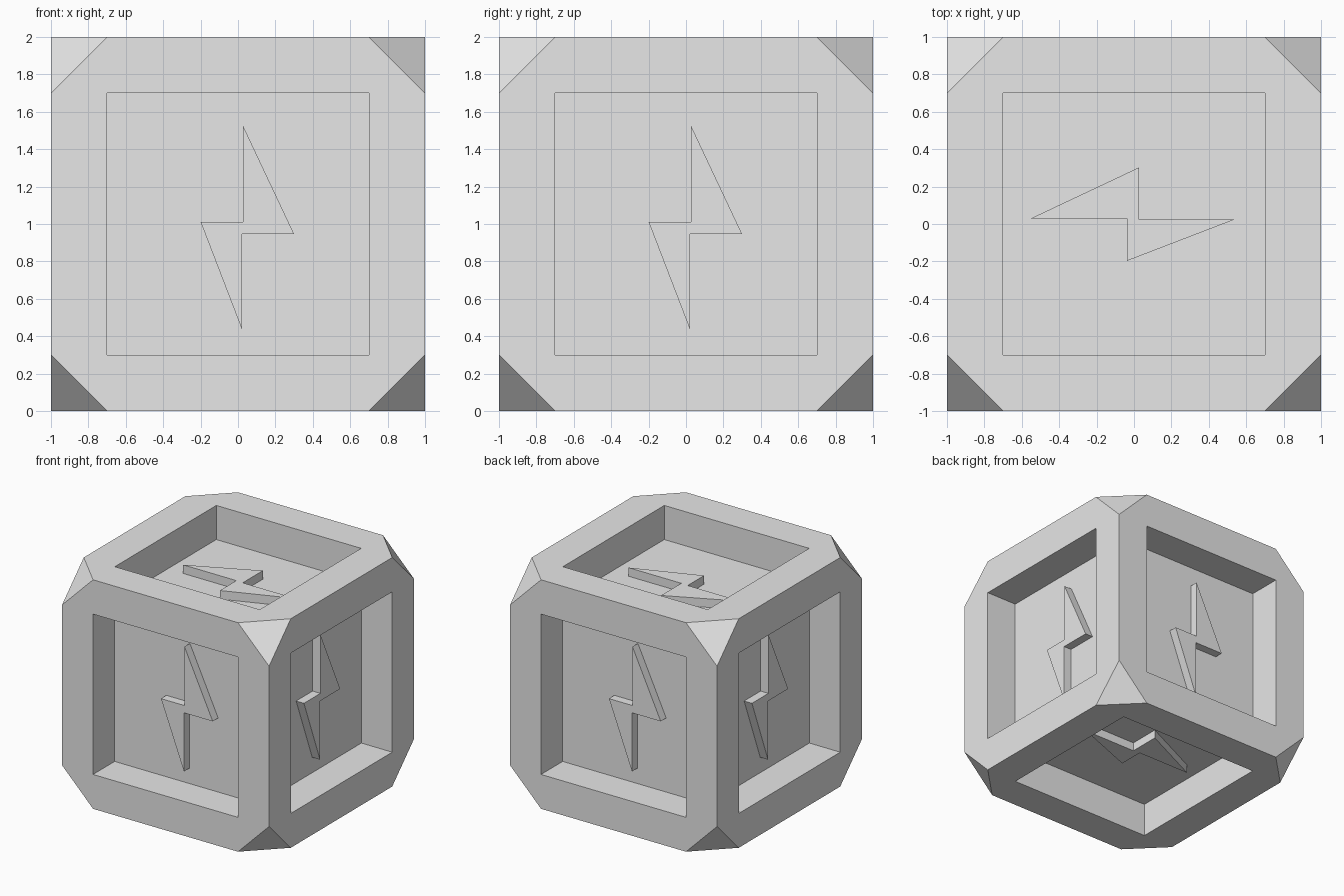
import bpy
import bmesh
from math import pi
from mathutils import Matrix, Vector

cube = bpy.data.objects.get("Cube")
if cube:
    bpy.data.objects.remove(cube, do_unlink=True)

RIM = 0.7            # half width of each recess, also where the corners are cut
FLOOR = 0.702        # distance of recess floors from the centre
BOLT_HEIGHT = 0.075

grey = bpy.data.materials.new("light_grey")
grey.use_nodes = True
grey.diffuse_color = (0.8, 0.8, 0.8, 1)
grey.node_tree.nodes["Principled BSDF"].inputs["Base Color"].default_value = (0.8, 0.8, 0.8, 1)


def add_object(name, bm):
    bmesh.ops.remove_doubles(bm, verts=bm.verts, dist=0.0005)
    bmesh.ops.recalc_face_normals(bm, faces=bm.faces)
    mesh = bpy.data.meshes.new(name)
    bm.to_mesh(mesh)
    bm.free()
    mesh.materials.append(grey)
    obj = bpy.data.objects.new(name, mesh)
    bpy.context.collection.objects.link(obj)
    return obj


def add_face(bm, points, matrix):
    return bm.faces.new([bm.verts.new(matrix @ Vector(p)) for p in points])


# Side frames: local x runs right, y up and z outward on each face
upright = Matrix.Rotation(pi / 2, 4, "X")
sides = {name: Matrix.Rotation(turn * pi / 2, 4, "Z") @ upright
         for turn, name in enumerate(("front", "left", "back", "right"))}
sides["top"] = Matrix.Identity(4)
sides["bottom"] = Matrix.Scale(-1, 4, (0, 0, 1))

# Block with cut corners and a square recess in every side
bm = bmesh.new()
for side in sides.values():
    for turn in range(4):
        m = side @ Matrix.Rotation(turn * pi / 2, 4, "Z")
        add_face(bm, [(-RIM, RIM, 1), (RIM, RIM, 1), (RIM, 1, 1), (-RIM, 1, 1)], m)
        add_face(bm, [(RIM, RIM, 1), (1, RIM, 1), (RIM, 1, 1)], m)
        add_face(bm, [(-RIM, RIM, 1), (RIM, RIM, 1),
                      (RIM, RIM, FLOOR), (-RIM, RIM, FLOOR)], m)
    add_face(bm, [(-RIM, -RIM, FLOOR), (RIM, -RIM, FLOOR),
                  (RIM, RIM, FLOOR), (-RIM, RIM, FLOOR)], side)
for x in (-1, 1):
    for y in (-1, 1):
        for z in (-1, 1):
            add_face(bm, [(RIM * x, y, z), (x, RIM * y, z), (x, y, RIM * z)],
                     Matrix.Identity(4))
block = add_object("block", bm)
block.location.z = 1

# Raised zigzag bolt on each recess floor
BOLT = [(0.027, 0.525), (0.3, -0.054), (0.022, -0.054),
        (0.022, -0.566), (-0.2, 0.011), (0.027, 0.011)]
for name, side in sides.items():
    m = side
    if name in ("top", "bottom"):
        m = side @ Matrix.Translation((-0.026, 0.003, 0)) @ Matrix.Rotation(pi / 2, 4, "Z")
    bm = bmesh.new()
    base = add_face(bm, [(x, y, FLOOR - 0.01) for x, y in BOLT], m)
    grown = bmesh.ops.extrude_face_region(bm, geom=[base], use_keep_orig=True)["geom"]
    outward = (m.to_3x3() @ Vector((0, 0, 1))) * (BOLT_HEIGHT + 0.01)
    bmesh.ops.translate(bm, vec=outward,
                        verts=[g for g in grown if isinstance(g, bmesh.types.BMVert)])
    add_object(name + "_bolt", bm).location.z = 1
